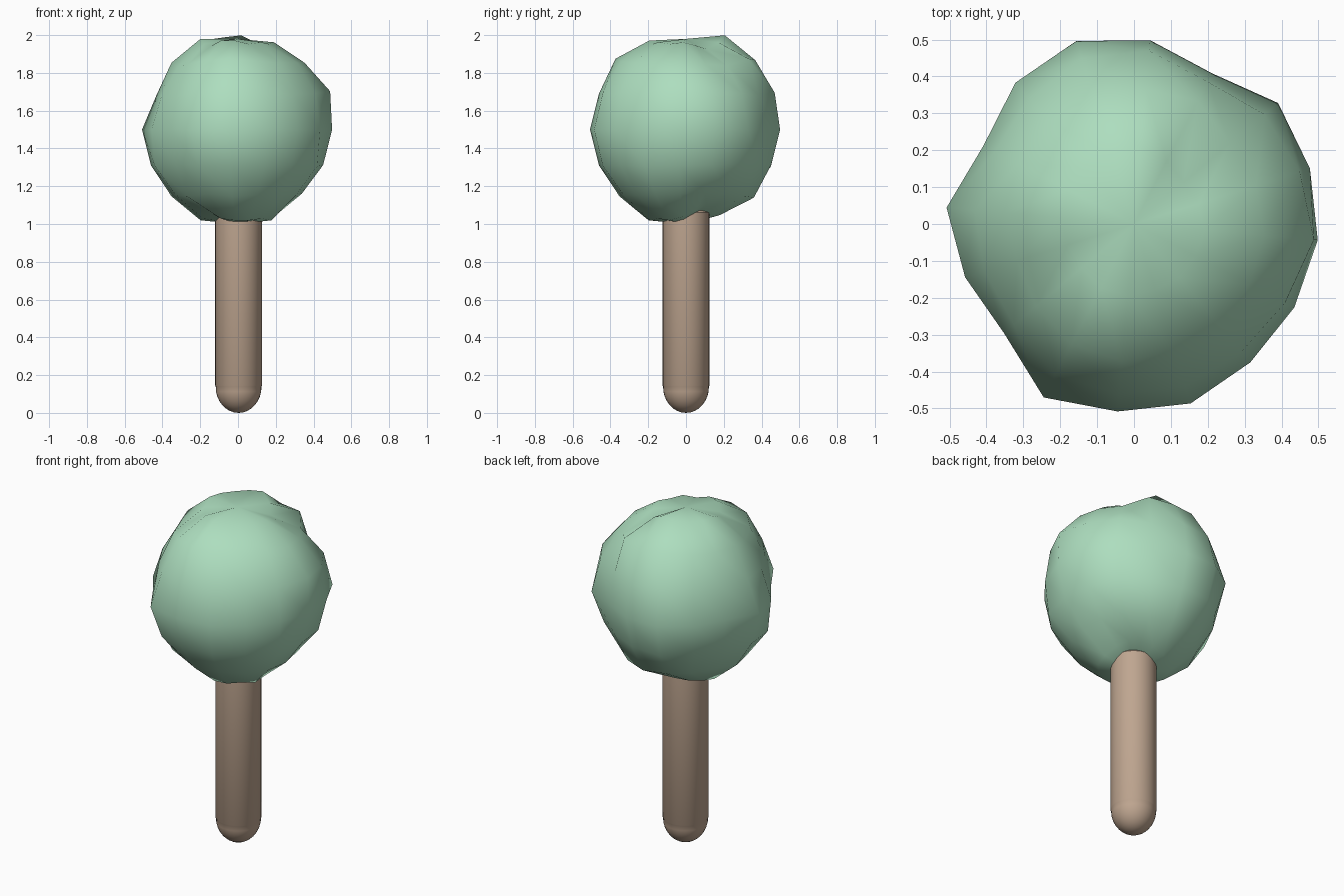
import bpy
from math import sin, cos, pi, radians

if "Cube" in bpy.data.objects:
    bpy.data.objects.remove(bpy.data.objects["Cube"])


def make_object(name, rings, color, angle):
    """Skin closed rings with quads; first and last ring collapse to poles."""
    n, count = len(rings[0]), len(rings) - 2
    verts = [rings[0][0]] + [p for r in rings[1:-1] for p in r] + [rings[-1][0]]
    faces, last = [], len(verts) - 1
    for i in range(n):
        j = (i + 1) % n
        faces.append((0, 1 + i, 1 + j))
        for k in range(count - 1):
            a, b = 1 + k * n, 1 + (k + 1) * n
            faces.append((a + i, b + i, b + j, a + j))
        e = 1 + (count - 1) * n
        faces.append((e + i, last, e + j))
    mesh = bpy.data.meshes.new(name)
    mesh.from_pydata(verts, [], faces)
    mesh.update()
    obj = bpy.data.objects.new(name, mesh)
    bpy.context.collection.objects.link(obj)
    mat = bpy.data.materials.new(name + "_color")
    mat.diffuse_color = color
    mat.use_nodes = True
    mat.node_tree.nodes["Principled BSDF"].inputs["Base Color"].default_value = mat.diffuse_color
    mesh.materials.append(mat)
    bpy.ops.object.select_all(action='DESELECT')
    obj.select_set(True)
    bpy.context.view_layer.objects.active = obj
    bpy.ops.object.shade_smooth_by_angle(angle=radians(angle))
    return obj


# Foliage: low-poly lumpy ball, radius in hundredths per latitude ring, top to bottom
LUMPS = [
    [48] * 16,
    [50, 48, 46, 50, 54, 53, 52, 52, 52, 49, 48, 51, 51, 49, 50, 49],
    [50, 49, 48, 53, 52, 52, 51, 50, 50, 47, 49, 52, 53, 51, 50, 50],
    [53, 51, 50, 47, 51, 51, 48, 46, 47, 46, 46, 50, 50, 50, 49, 50],
    [50, 50, 51, 46, 50, 52, 50, 46, 51, 48, 46, 53, 51, 51, 49, 49],
    [49, 49, 48, 47, 49, 51, 48, 47, 50, 50, 47, 50, 50, 50, 49, 51],
    [48, 47, 48, 50, 51, 50, 49, 48, 50, 49, 50, 48, 50, 49, 49, 49],
    [50, 46, 43, 44, 46, 49, 50, 51, 52, 51, 48, 51, 52, 52, 51, 52],
    [50] * 16,
]
rings = []
for k, row in enumerate(LUMPS):
    th = k * pi / 8
    ring = []
    for i, r in enumerate(row):
        az = i * pi / 8 - radians(5)
        ring.append((r / 100 * sin(th) * cos(az), r / 100 * sin(th) * sin(az),
                     1.5 + r / 100 * cos(th)))
    rings.append(ring)
make_object("foliage", rings, (0.42, 0.73, 0.52, 1), 60)

# Trunk: round post with domed foot, its top buried in the foliage
R, C = 0.124, 0.14
profile = [(0, 1.14), (0.07, 1.12), (R, 1.06), (R, C + 0.005), (R - 0.003, C)]
profile += [((R - 0.002) * cos(a * pi / 16), C - C * sin(a * pi / 16)) for a in range(1, 8)]
profile.append((0, 0))
rings = [[(0.003 + r * cos(2 * pi * i / 32), r * sin(2 * pi * i / 32), z)
          for i in range(32)] for r, z in profile]
make_object("trunk", rings, (0.52, 0.38, 0.28, 1), 40)
